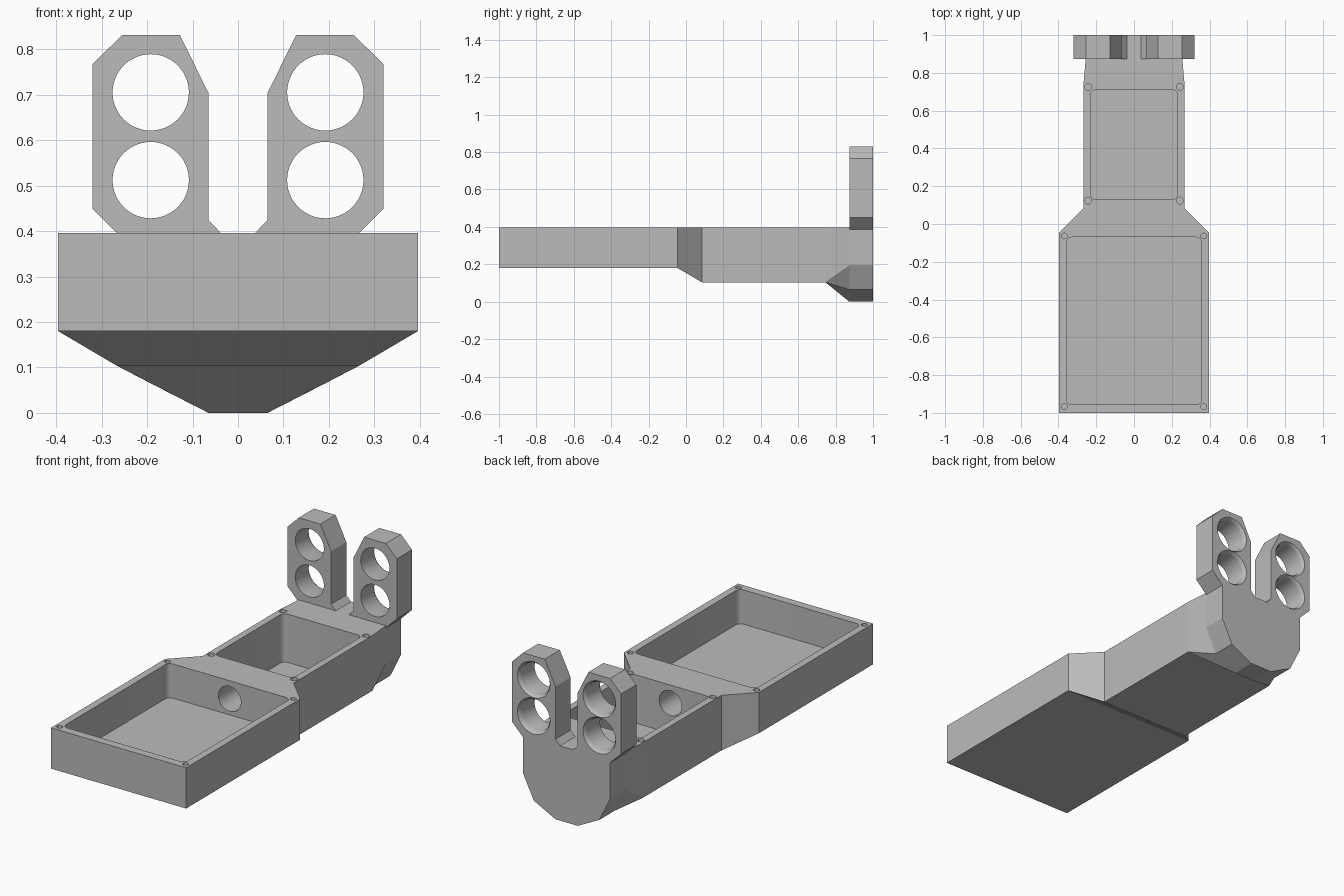
import bpy, bmesh
from math import sin, cos, pi, radians

cube = bpy.data.objects.get("Cube")
if cube:
    bpy.data.objects.remove(cube, do_unlink=True)

grey = bpy.data.materials.new("plain grey")
grey.use_nodes = True
grey.diffuse_color = (0.5, 0.5, 0.5, 1)
grey.node_tree.nodes["Principled BSDF"].inputs["Base Color"].default_value = (0.5, 0.5, 0.5, 1)

TOP = 0.396


def finish(name, bm):
    bmesh.ops.recalc_face_normals(bm, faces=bm.faces)
    mesh = bpy.data.meshes.new(name)
    bm.to_mesh(mesh)
    bm.free()
    mesh.materials.append(grey)
    obj = bpy.data.objects.new(name, mesh)
    bpy.context.collection.objects.link(obj)
    return obj


def loft(name, rings):
    """Closed solid through rings that have equal point counts."""
    bm = bmesh.new()
    loops = [[bm.verts.new(p) for p in ring] for ring in rings]
    n = len(loops[0])
    for a, b in zip(loops, loops[1:]):
        for i in range(n):
            j = (i + 1) % n
            bm.faces.new((a[i], a[j], b[j], b[i]))
    bm.faces.new(loops[0])
    bm.faces.new(loops[-1])
    return finish(name, bm)


def rect_y(y, half, low):
    return [(-half, y, low), (half, y, low), (half, y, TOP), (-half, y, TOP)]


def circle_y(x, y, z, r, n=48):
    return [(x + r * cos(2 * pi * i / n), y, z + r * sin(2 * pi * i / n)) for i in range(n)]


def circle_z(x, y, z, r, n=24):
    return [(x + r * cos(2 * pi * i / n), y + r * sin(2 * pi * i / n), z) for i in range(n)]


def rounded_z(half, y0, y1, z, r=0.028, steps=4):
    corners = [(half - r, y1 - r), (r - half, y1 - r), (r - half, y0 + r), (half - r, y0 + r)]
    return [(cx + r * cos(pi / 2 * (q + s / steps)), cy + r * sin(pi / 2 * (q + s / steps)), z)
            for q, (cx, cy) in enumerate(corners) for s in range(steps + 1)]


def cut(obj, cutters):
    for c in cutters:
        c.hide_render = True
        mod = obj.modifiers.new("cut", 'BOOLEAN')
        mod.operation = 'DIFFERENCE'
        mod.solver = 'EXACT'
        mod.object = c
    bpy.context.view_layer.objects.active = obj
    for mod in list(obj.modifiers):
        bpy.ops.object.modifier_apply(modifier=mod.name)
    for c in cutters:
        bpy.data.objects.remove(c, do_unlink=True)


# Tray body: wide shallow front, narrow deep rear
body = loft("tray_body", [rect_y(-1, 0.396, 0.18), rect_y(-0.045, 0.396, 0.18),
                          rect_y(0.085, 0.267, 0.104), rect_y(0.745, 0.267, 0.104)])

# Two open compartments, the passage between them, and corner screw holes
cutters = [
    loft("front_pocket", [rounded_z(0.358, -0.956, -0.07, z) for z in (0.215, 0.5)]),
    loft("rear_pocket", [rounded_z(0.231, 0.13, 0.71, z) for z in (0.14, 0.5)]),
    loft("passage", [circle_y(0, y, 0.3, 0.066) for y in (-0.2, 0.3)]),
]
for x, y, r in ((0.369, -0.966, 0.015), (0.369, -0.063, 0.015),
                (0.243, 0.124, 0.018), (0.243, 0.725, 0.018)):
    for side in (-1, 1):
        cutters.append(loft("screw_hole", [circle_z(side * x, y, z, r) for z in (0.3, 0.5)]))
cut(body, cutters)

# Fork mount: half outline from bottom centre up round the ear, then mirrored
base = [(0.065, 0), (0.192, 0.065), (0.256, 0.195), (0.256, 0.385)]
ear = [(0.32, 0.449), (0.32, 0.767), (0.255, 0.831), (0.128, 0.831),
       (0.065, 0.704), (0.065, 0.424), (0.038, TOP)]
half = base + ear
outline = half + [(-x, z) for x, z in reversed(half)]
fork = loft("fork_mount", [[(x, y, z) for x, z in outline] for y in (0.873, 1)])

# Ear bores, flared at the back
cut(fork, [loft("bore", [circle_y(side * 0.192, y, z, r) for y, r in
                         ((0.8, 0.084), (0.98, 0.084), (0.99, 0.087), (1, 0.095), (1.01, 0.107))])
           for side in (-1, 1) for z in (0.512, 0.705)])

# Neck blending the rectangular tray into the fork base
bm = bmesh.new()
for p in rect_y(0.745, 0.267, 0.104):
    bm.verts.new(p)
for x, z in base + [(0.256, TOP)]:
    for side in (-1, 1):
        bm.verts.new((side * x, 0.873, z))
bmesh.ops.convex_hull(bm, input=bm.verts)
neck = finish("neck", bm)

# Crisp edges, smooth bores
for obj in (body, fork, neck):
    bpy.ops.object.select_all(action='DESELECT')
    obj.select_set(True)
    bpy.context.view_layer.objects.active = obj
    bpy.ops.object.shade_smooth_by_angle(angle=radians(25))
